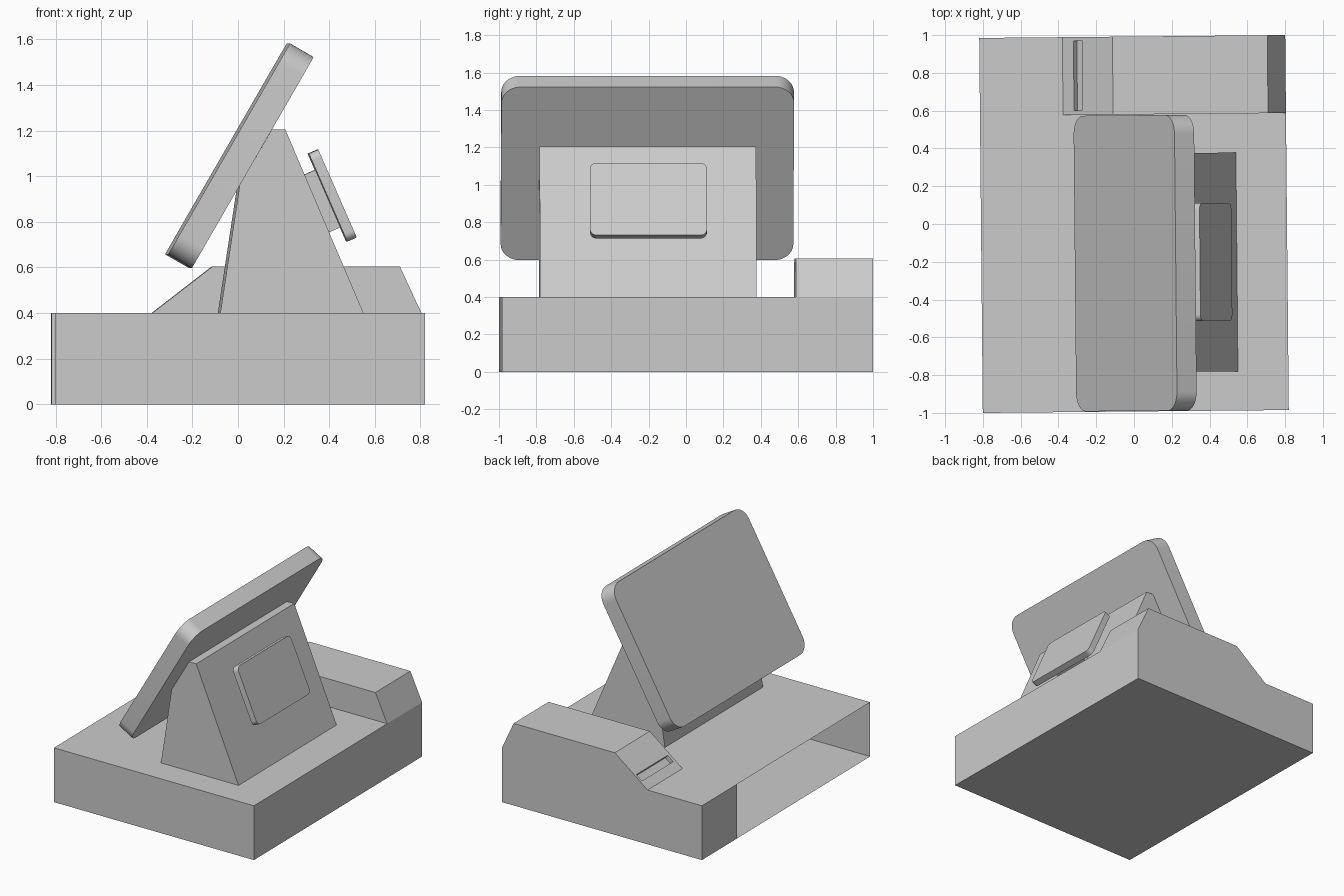
import bpy, bmesh
from math import radians
from mathutils import Matrix, Vector

if "Cube" in bpy.data.objects:
    bpy.data.objects.remove(bpy.data.objects["Cube"])

TURN = Matrix.Rotation(0.0095, 4, 'Z')   # whole model sits slightly turned


def finish(name, bm, smooth=False):
    bmesh.ops.recalc_face_normals(bm, faces=bm.faces)
    bm.transform(TURN)
    me = bpy.data.meshes.new(name)
    bm.to_mesh(me)
    bm.free()
    ob = bpy.data.objects.new(name, me)
    bpy.context.collection.objects.link(ob)
    if smooth:
        bpy.ops.object.select_all(action='DESELECT')
        ob.select_set(True)
        bpy.context.view_layer.objects.active = ob
        bpy.ops.object.shade_smooth_by_angle(angle=radians(35))
    return ob


def prism(name, profile, y0, y1):
    bm = bmesh.new()
    a, b = [[bm.verts.new((x, y, z)) for x, z in profile] for y in (y0, y1)]
    bm.faces.new(a)
    bm.faces.new(b)
    for i in range(len(a)):
        j = (i + 1) % len(a)
        bm.faces.new((a[i], a[j], b[j], b[i]))
    return finish(name, bm)


def slab(name, size, centre, tilt, radius=0):
    bm = bmesh.new()
    bmesh.ops.create_cube(bm, size=1)
    bmesh.ops.scale(bm, vec=size, verts=bm.verts)
    if radius:
        edges = [e for e in bm.edges
                 if abs(e.verts[0].co.x - e.verts[1].co.x) > size[0] / 2]
        bmesh.ops.bevel(bm, geom=edges, offset=radius, segments=10,
                        profile=0.5, affect='EDGES')
    bm.transform(Matrix.Translation(centre) @ Matrix.Rotation(radians(tilt), 4, 'Y'))
    return finish(name, bm, smooth=radius > 0)


# Drawer base with raised printer console at the back; drawer front is open
HX, Y0, Y1, Y2, TOP = 0.81, -0.9925, 0.58, 0.9925, 0.4
bm = bmesh.new()
V = lambda x, y, z: bm.verts.new((x, y, z))
F = lambda *v: bm.faces.new(v)
front = [V(x, Y0, z) for x, z in ((-HX, 0), (HX, 0), (HX, TOP), (-HX, TOP))]
outline = ((-HX, 0), (HX, 0), (HX, TOP), (0.715, 0.605), (-0.105, 0.605),
           (-0.37, TOP), (-HX, TOP))
mid, back = [[V(x, y, z) for x, z in outline] for y in (Y1, Y2)]
F(*front)
F(*back)
F(*mid[2:6])                                      # console wall above the base
F(front[0], front[1], mid[1], mid[0])             # floor
F(front[1], front[2], mid[2], mid[1])             # right wall
F(front[3], front[2], mid[2], mid[5], mid[6])     # top
for i in range(7):                                # console faces, slope excluded
    j = (i + 1) % 7
    if i != 4:
        F(mid[i], mid[j], back[j], back[i])

# Paper slot sunk into the console slope
low, high = Vector((-0.37, 0, TOP)), Vector((-0.105, 0, 0.605))
inward = Vector((0.612, 0, -0.791)) * 0.03
rings = [[mid[5], mid[4], back[4], back[5]]]
for depth in (0, 1):
    rings.append([bm.verts.new(low.lerp(high, t) + Vector((0, y, 0)) + inward * depth)
                  for t, y in ((0.22, 0.605), (0.39, 0.605), (0.39, 0.973), (0.22, 0.973))])
for a, b in zip(rings, rings[1:]):
    for i in range(4):
        j = (i + 1) % 4
        F(a[i], a[j], b[j], b[i])
F(*rings[2])
finish("drawer_base", bm)

# Wedge stand carrying both screens
prism("stand", [(-0.085, 0.4), (0.0, 0.96), (0.142, 1.205), (0.2, 1.205), (0.543, 0.4)],
      -0.785, 0.373)

# Operator screen, customer display and its mount
slab("main_screen", (0.12, 1.565, 1.068), (0.004, -0.207, 1.09), 30, 0.1)
slab("display_mount", (0.054, 0.3, 0.275), (0.366, -0.205, 0.891), -23.5)
slab("customer_display", (0.045, 0.625, 0.421), (0.411, -0.205, 0.915), -23.6, 0.035)
